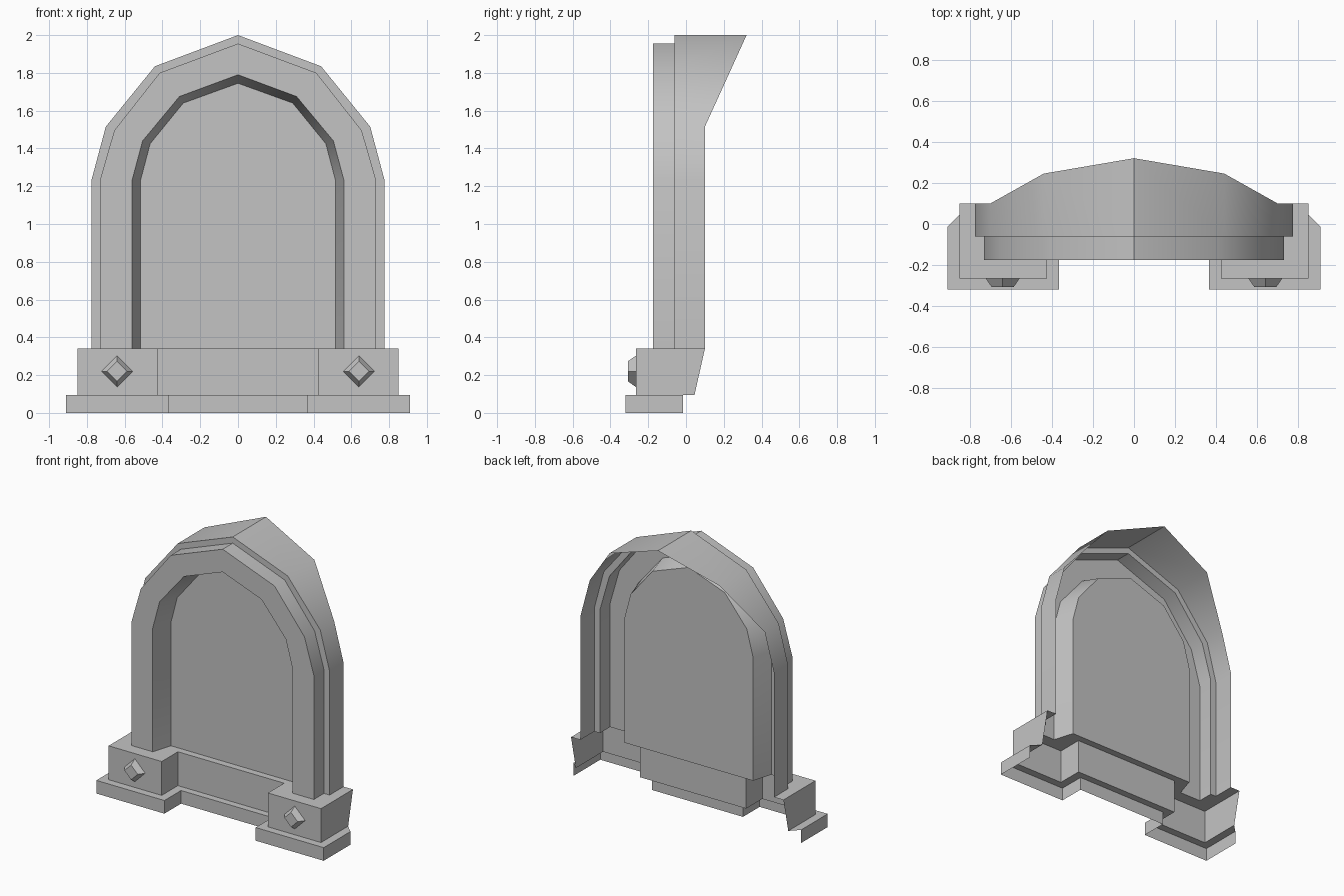
import bpy
import bmesh
from math import radians
from mathutils import Matrix

cube = bpy.data.objects.get("Cube")
if cube:
    bpy.data.objects.remove(cube, do_unlink=True)

stone = bpy.data.materials.new("grey stone")
stone.use_nodes = True
colour = (0.55, 0.55, 0.55, 1)
stone.diffuse_color = colour
stone.node_tree.nodes["Principled BSDF"].inputs["Base Color"].default_value = colour


def finish(name, bm, angle=40):
    mesh = bpy.data.meshes.new(name)
    bm.to_mesh(mesh)
    bm.free()
    mesh.materials.append(stone)
    ob = bpy.data.objects.new(name, mesh)
    bpy.context.collection.objects.link(ob)
    bpy.ops.object.select_all(action="DESELECT")
    ob.select_set(True)
    bpy.context.view_layer.objects.active = ob
    if angle:
        bpy.ops.object.shade_smooth_by_angle(angle=radians(angle))
    return ob


def mirrored(half):
    """Continue a +x half path onto the -x side, sharing points on x = 0."""
    return half + [(-p[0], *p[1:]) for p in reversed(half) if p[0] > 0]


def loft(bm, paths):
    """Skin neighbouring open paths with quads."""
    rows = [[bm.verts.new(p) for p in path] for path in paths]
    for a, b in zip(rows, rows[1:]):
        for i in range(len(a) - 1):
            bm.faces.new((a[i], b[i], b[i + 1], a[i + 1]))
    return rows


# Heights and depths
TOP, SLAB = 0.34, 0.095
PANEL_Y, FRONT_Y, STEP_Y, BACK_Y = -0.03, -0.175, -0.06, 0.1

# Half outlines of the arch as (x, z), from the foot to the apex
panel = [(0.515, TOP), (0.515, 1.235), (0.465, 1.425), (0.29, 1.64), (0, 1.745)]
opening = [(0.56, TOP), (0.56, 1.235), (0.505, 1.44), (0.31, 1.675), (0, 1.79)]
rim = [(0.73, TOP), (0.73, 1.235), (0.655, 1.495), (0.415, 1.80), (0, 1.955)]
outer = [(0.775, TOP), (0.775, 1.235), (0.70, 1.515), (0.44, 1.835), (0, 2.0)]


def at_depth(half, y):
    return mirrored([(x, y, z) for x, z in half])


# Back edge of the hood sweeps backwards above the shoulder
hood = mirrored([(x, BACK_Y + max(0, z - 1.515) * 0.455, z) for x, z in outer])

# Arch: jamb, front band, step, rear band and hood
bm = bmesh.new()
loft(bm, [at_depth(panel, PANEL_Y), at_depth(opening, FRONT_Y),
          at_depth(rim, FRONT_Y), at_depth(rim, STEP_Y),
          at_depth(outer, STEP_Y), hood])
finish("arch_frame", bm)

# Flat panel closing the opening
bm = bmesh.new()
bm.faces.new([bm.verts.new(p) for p in at_depth(panel, PANEL_Y)])
finish("back_panel", bm, 0)

# Base plan outlines as (x, y), from the rear end to the inner corner
slab_plan = [(0.91, -0.015), (0.91, -0.32), (0.365, -0.32), (0.365, -0.13)]
block_plan = [(0.85, 0.045), (0.85, -0.265), (0.425, -0.265), (0.425, -0.08)]
block_top = [(0.85, BACK_Y)] + block_plan[1:]
footprint = [(0.775, BACK_Y), (0.775, STEP_Y), (0.73, STEP_Y),
             (0.73, FRONT_Y), (0.56, FRONT_Y), (0.515, PANEL_Y)]


def at_height(half, z):
    return mirrored([(x, y, z) for x, y in half])


# Base: slab, blocks and the ledge around the foot of the arch
bm = bmesh.new()
rows = loft(bm, [at_height(slab_plan, 0), at_height(slab_plan, SLAB),
                 at_height(block_plan, SLAB), at_height(block_top, TOP)])
inner = [bm.verts.new(p) for p in at_height(footprint, TOP)]
bm.faces.new(inner + rows[-1][::-1])
finish("stepped_base", bm, 0)

# Diamond studs on the base blocks
for side, x in (("left", 0.64), ("right", -0.64)):
    bm = bmesh.new()
    bmesh.ops.create_cone(bm, cap_ends=True, segments=4, radius1=0.083,
                          radius2=0.053, depth=0.043)
    bmesh.ops.delete(bm, geom=[f for f in bm.faces if f.normal.z < -0.9],
                     context="FACES")
    bm.transform(Matrix.Translation((x, -0.2865, 0.22))
                 @ Matrix.Rotation(radians(90), 4, "X"))
    finish(side + "_diamond_stud", bm, 0)
